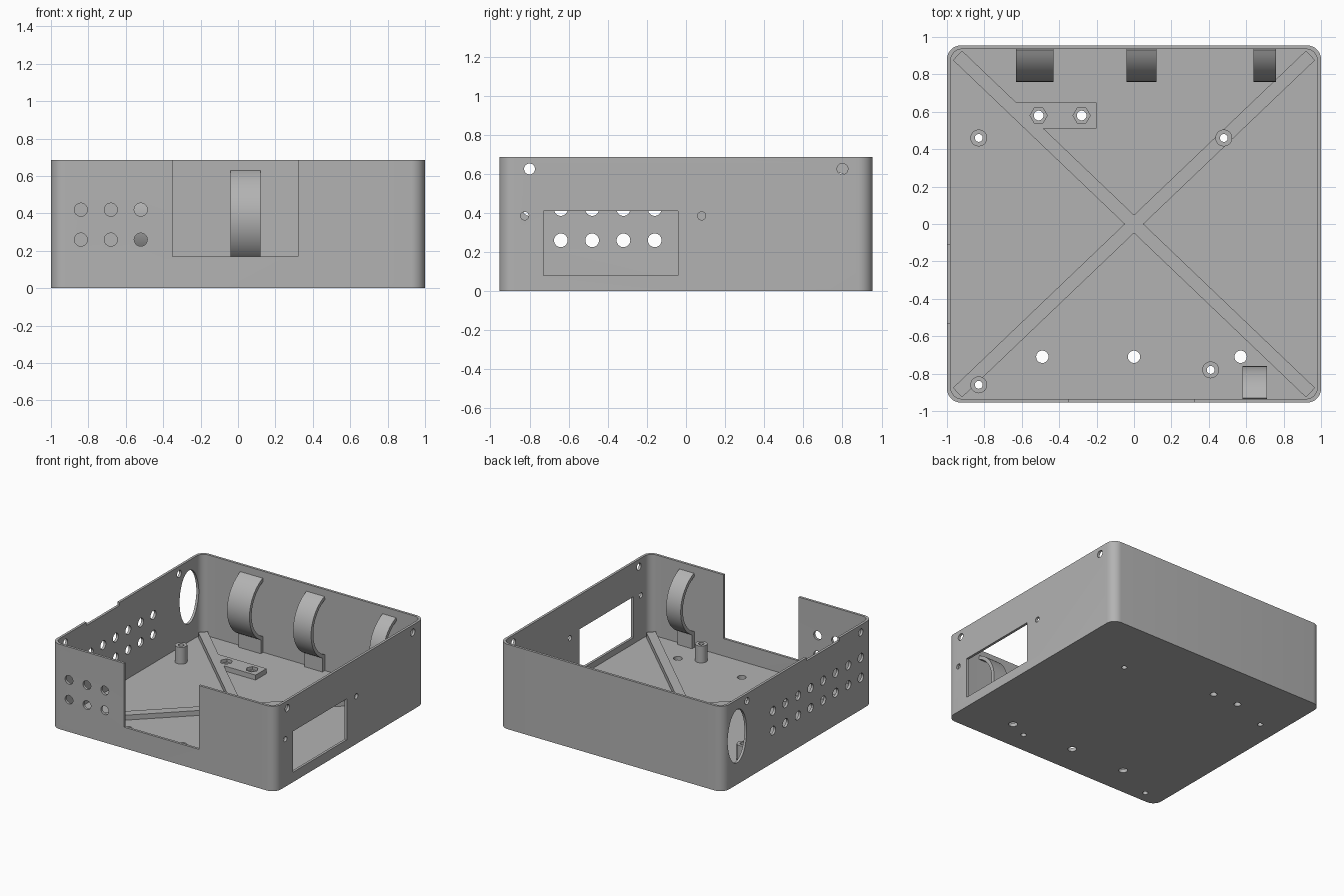
import bpy, bmesh, math
from mathutils import Matrix, Vector

cube = bpy.data.objects.get("Cube")
if cube:
    bpy.data.objects.remove(cube, do_unlink=True)

grey = bpy.data.materials.new("plain grey")
grey.use_nodes = True
COLOUR = (0.45, 0.45, 0.45, 1)
grey.diffuse_color = COLOUR
grey.node_tree.nodes["Principled BSDF"].inputs["Base Color"].default_value = COLOUR

HX, HY, HEIGHT = 1.0, 0.955, 0.685
WALL, FLOOR, RIB_TOP = 0.02, 0.03, 0.07


def finish(name, bm):
    bmesh.ops.recalc_face_normals(bm, faces=bm.faces)
    mesh = bpy.data.meshes.new(name)
    bm.to_mesh(mesh)
    bm.free()
    mesh.materials.append(grey)
    obj = bpy.data.objects.new(name, mesh)
    bpy.context.collection.objects.link(obj)
    return obj


def add_prism(bm, points, shift):
    """Extrude a closed outline along a vector."""
    face = bm.faces.new([bm.verts.new(p) for p in points])
    top = bmesh.ops.extrude_face_region(bm, geom=[face])["geom"]
    verts = [v for v in top if isinstance(v, bmesh.types.BMVert)]
    bmesh.ops.translate(bm, verts=verts, vec=shift)


def add_box(bm, low, high):
    x0, y0, z0 = low
    x1, y1, z1 = high
    outline = [(x0, y0, z0), (x1, y0, z0), (x1, y1, z0), (x0, y1, z0)]
    add_prism(bm, outline, (0, 0, z1 - z0))


def add_disc(bm, centre, axis, r1, length, sides=32, r2=None):
    """Round, oval or many-sided prism centred on a point, along x, y or z."""
    r2 = r2 or r1
    c, points = Vector(centre), []
    shift = Vector([length if a == axis else 0 for a in "xyz"])
    for i in range(sides):
        t = math.tau * i / sides
        u, v = r1 * math.cos(t), r2 * math.sin(t)
        offset = {"x": (0, u, v), "y": (u, 0, v), "z": (u, v, 0)}[axis]
        points.append(c + Vector(offset) - shift / 2)
    add_prism(bm, points, shift)


def boolean(obj, other, operation="DIFFERENCE"):
    mod = obj.modifiers.new("boolean", "BOOLEAN")
    mod.operation, mod.object, mod.solver = operation, other, "EXACT"
    bpy.context.view_layer.update()
    graph = bpy.context.evaluated_depsgraph_get()
    mesh = bpy.data.meshes.new_from_object(obj.evaluated_get(graph))
    obj.modifiers.clear()
    obj.data = mesh


def rounded_block(name, hx, hy, radius, z0, z1, steps=8):
    points = []
    for k, (sx, sy) in enumerate([(1, 1), (-1, 1), (-1, -1), (1, -1)]):
        for i in range(steps + 1):
            t = math.pi / 2 * (k + i / steps)
            points.append((sx * (hx - radius) + radius * math.cos(t),
                           sy * (hy - radius) + radius * math.sin(t), z0))
    bm = bmesh.new()
    add_prism(bm, points, (0, 0, z1 - z0))
    return finish(name, bm)


# Open tray with rounded corners
case = rounded_block("case_shell", HX, HY, 0.075, 0, HEIGHT)
cavity = rounded_block("cavity_cutter", HX - WALL, HY - WALL, 0.06, FLOOR, 1)
boolean(case, cavity)

# Wall openings
bm = bmesh.new()
add_box(bm, (-0.35, -1.1, 0.17), (0.32, -0.9, 1))          # front notch
add_box(bm, (-1.1, -0.53, HEIGHT - 0.025), (-0.9, -0.11, 1))  # shallow side notch
add_box(bm, (0.9, -0.73, 0.08), (1.1, -0.04, 0.41))        # side window
for z in (0.26, 0.42):
    for i in range(8):
        add_disc(bm, (-HX, -0.8 + 0.16 * i, z), "x", 0.035, 0.2)
    for x in (-0.84, -0.68, -0.52):
        add_disc(bm, (x, -HY, z), "y", 0.035, 0.1)
for side, y, z, r in [(1, -0.8, 0.625, 0.028), (1, 0.8, 0.625, 0.028),
                      (-1, -0.8, 0.625, 0.028), (-1, 0.65, 0.625, 0.028),
                      (1, -0.825, 0.385, 0.021), (1, 0.08, 0.385, 0.021)]:
    add_disc(bm, (side * HX, y, z), "x", r, 0.1)
add_disc(bm, (-HX, 0.775, 0.39), "x", 0.12, 0.1, 48, 0.215)   # large side vent
wall_cutter = finish("wall_cutter", bm)
boolean(case, wall_cutter)

# Floor holes, shared by the tray, standoffs and nut plate
POSTS = [(-0.83, 0.46), (0.48, 0.46), (-0.83, -0.86), (0.41, -0.78)]
NUTS = [(-0.51, 0.58), (-0.28, 0.58)]
bm = bmesh.new()
for spots, r in [(POSTS, 0.021), (NUTS, 0.026),
                 ([(-0.49, -0.71), (0, -0.71), (0.57, -0.71)], 0.033)]:
    for x, y in spots:
        add_disc(bm, (x, y, 0), "z", r, 1)
floor_cutter = finish("floor_cutter", bm)
boolean(case, floor_cutter)

# Hollow standoffs
bm = bmesh.new()
for x, y in POSTS:
    add_disc(bm, (x, y, 0.095), "z", 0.045, 0.14)
posts = finish("standoffs", bm)
boolean(posts, floor_cutter)


# Crossed floor ribs joined to the nut plate
def rib(name, angle):
    bm = bmesh.new()
    add_box(bm, (-1.305, -0.035, FLOOR - 0.01), (1.305, 0.035, RIB_TOP))
    bm.transform(Matrix.Rotation(angle, 4, "Z"))
    return finish(name, bm)


slant = math.atan2(HY, HX)
ribs = rib("floor_ribs", slant)
second_rib = rib("second_rib", -slant)
boolean(ribs, second_rib, "UNION")
bm = bmesh.new()
plate_outline = [(-0.64, 0.65), (-0.2, 0.65), (-0.2, 0.51), (-0.5, 0.51)]
add_prism(bm, [(x, y, FLOOR - 0.01) for x, y in plate_outline], (0, 0, RIB_TOP - FLOOR + 0.01))
plate = finish("nut_plate", bm)
boolean(ribs, plate, "UNION")
bm = bmesh.new()
for x, y in NUTS:
    add_disc(bm, (x, y, RIB_TOP), "z", 0.046, 0.05, 6)
nut_cutter = finish("nut_cutter", bm)
boolean(ribs, nut_cutter)
boolean(ribs, floor_cutter)


# Curved clips bulging inward from the walls
def clip(name, x0, x1, side):
    radius, thick, yc, zc = 0.269, 0.028, 1.029, 0.38
    sweep = math.asin(0.25 / radius)
    angles = [sweep * (1 - i / 10) for i in range(21)]
    arc = [(r, a) for r, row in ((radius, angles), (radius - thick, angles[::-1])) for a in row]
    profile = [(min(yc - r * math.cos(a), HY - 0.01), zc + r * math.sin(a)) for r, a in arc]
    bm = bmesh.new()
    add_prism(bm, [(x0, side * y, z) for y, z in profile], (x1 - x0, 0, 0))
    # Foot down to the floor
    ya, yb = sorted((side * 0.905, side * (HY - 0.01)))
    add_box(bm, (x0, ya, FLOOR - 0.01), (x1, yb, 0.15))
    return finish(name, bm)


clips = [clip("back_clip_right", -0.63, -0.43, 1), clip("back_clip_middle", -0.04, 0.12, 1),
         clip("back_clip_left", 0.64, 0.76, 1), clip("front_clip", 0.58, 0.71, -1)]

for helper in (cavity, wall_cutter, floor_cutter, second_rib, plate, nut_cutter):
    bpy.data.objects.remove(helper, do_unlink=True)

# Smooth rounded surfaces, keep edges crisp
bpy.ops.object.select_all(action="DESELECT")
for obj in [case, posts, ribs] + clips:
    obj.select_set(True)
bpy.context.view_layer.objects.active = case
bpy.ops.object.shade_smooth_by_angle(angle=math.radians(30))
